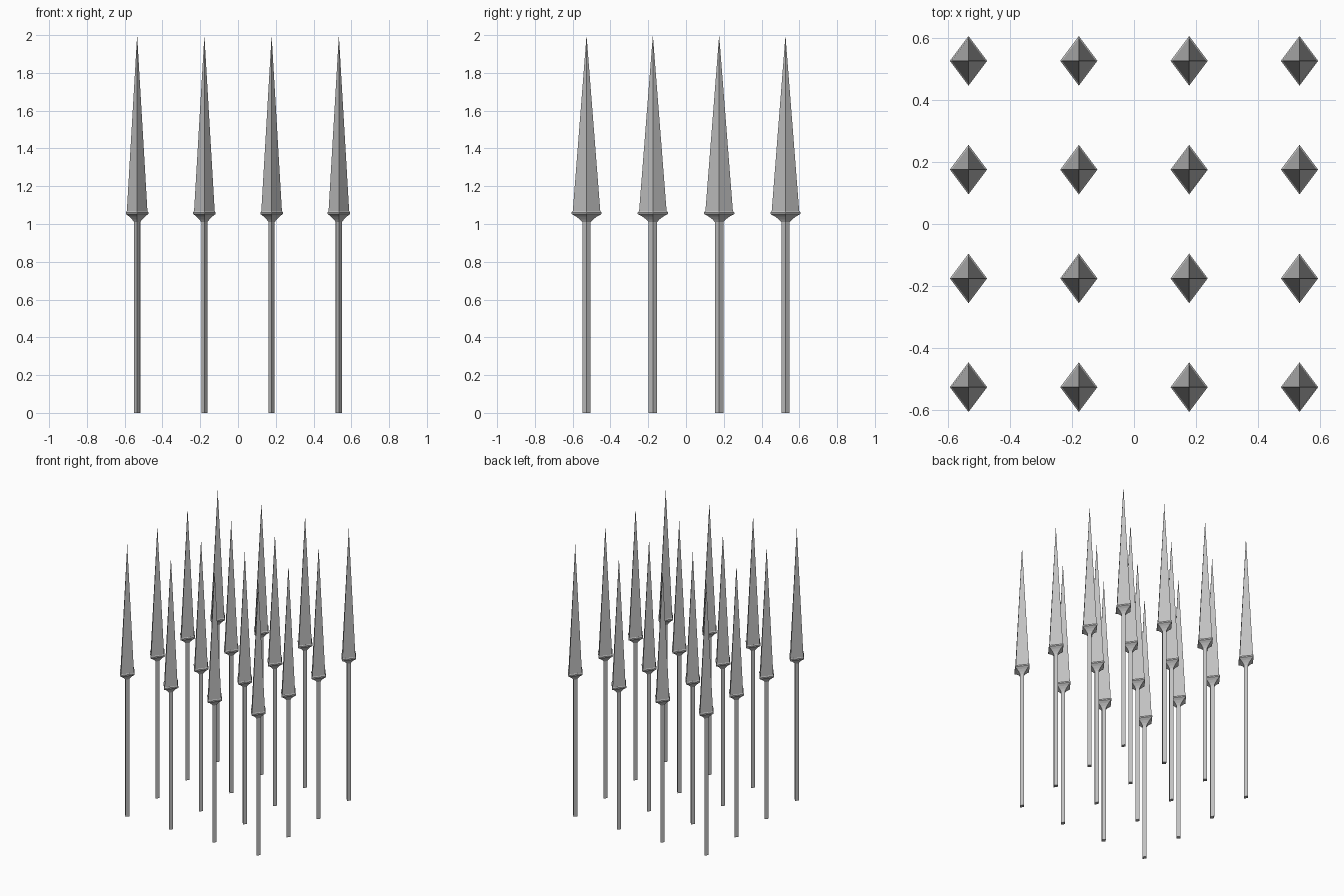
import bpy
import bmesh

cube = bpy.data.objects.get("Cube")
if cube:
    bpy.data.objects.remove(cube, do_unlink=True)

steel = bpy.data.materials.new("grey steel")
steel.use_nodes = True
grey = (0.53, 0.53, 0.53, 1)
steel.diffuse_color = grey
steel.node_tree.nodes["Principled BSDF"].inputs["Base Color"].default_value = grey

ASPECT = 0.75  # width in x relative to depth in y


def diamond_part(name, profile):
    """Stack diamond rings given as (half depth, height); zero depth makes a tip."""
    bm = bmesh.new()
    rings = []
    for r, z in profile:
        w = r * ASPECT
        corners = [(w, 0), (0, r), (-w, 0), (0, -r)] if r else [(0, 0)]
        rings.append([bm.verts.new((x, y, z)) for x, y in corners])
    for low, high in zip(rings, rings[1:]):
        for i in range(4):
            j = (i + 1) % 4
            if len(high) == 1:
                bm.faces.new((low[i], low[j], high[0]))
            else:
                bm.faces.new((low[i], low[j], high[j], high[i]))
    bm.faces.new(rings[0][::-1])
    if len(rings[-1]) > 1:
        bm.faces.new(rings[-1])
    mesh = bpy.data.meshes.new(name)
    bm.to_mesh(mesh)
    bm.free()
    mesh.materials.append(steel)
    return mesh


# Shaft, flared collar and long pointed blade of one spear
parts = {
    "shaft": diamond_part("shaft", [(0.022, 0), (0.022, 1.015)]),
    "collar": diamond_part("collar", [(0.022, 1.01), (0.036, 1.025), (0.056, 1.04),
                                      (0.08, 1.053), (0.08, 1.062), (0.073, 1.068)]),
    "blade": diamond_part("blade", [(0.073, 1.065), (0.0, 2.0)]),
}

# Four by four grid of spears
for row in range(4):
    for col in range(4):
        for name, mesh in parts.items():
            spear = bpy.data.objects.new(f"{name}_{row + 1}_{col + 1}", mesh)
            spear.location = ((col - 1.5) * 0.356, (row - 1.5) * 0.351, 0)
            bpy.context.collection.objects.link(spear)
